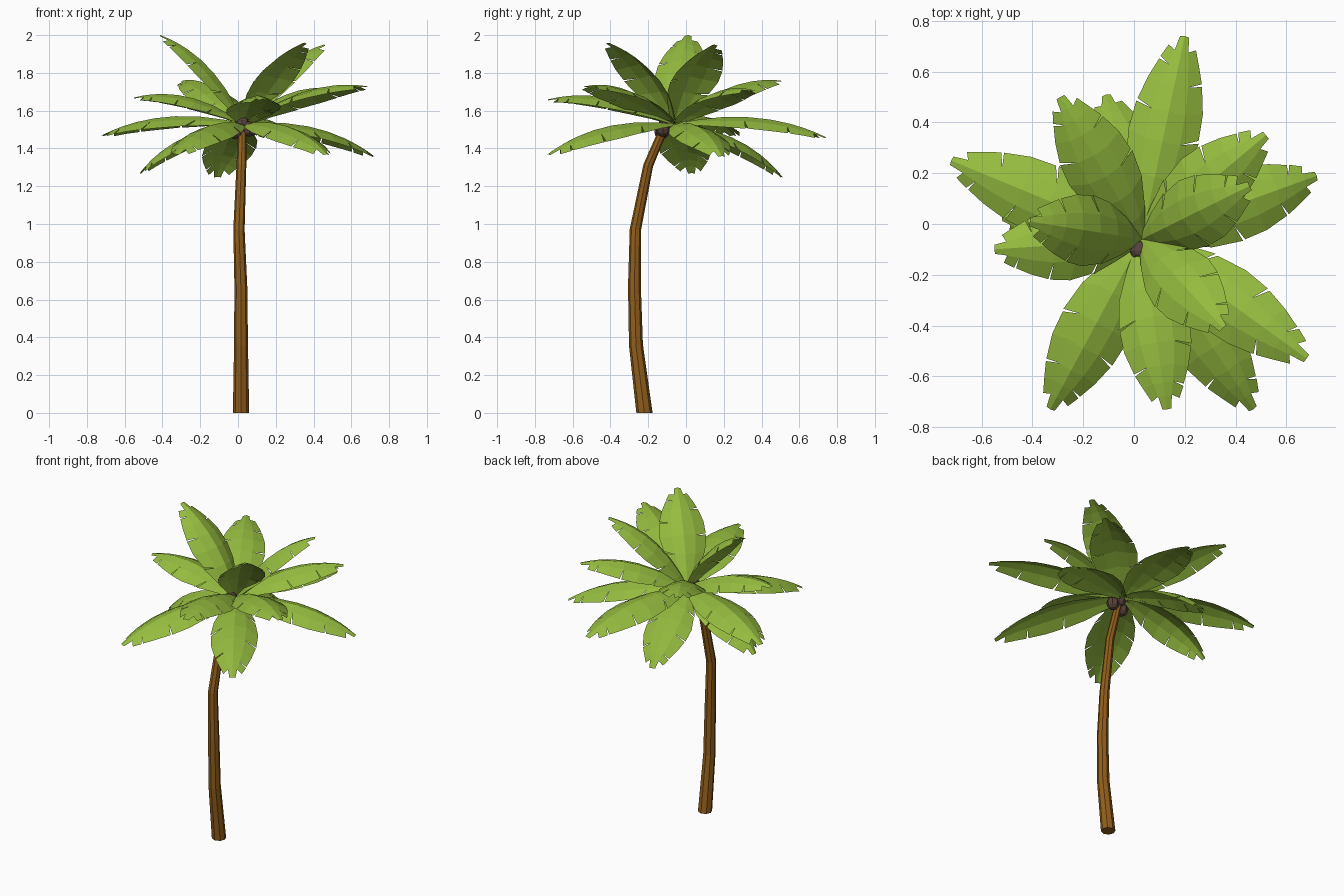
import bpy, bmesh, math
from mathutils import Vector

if "Cube" in bpy.data.objects:
    bpy.data.objects.remove(bpy.data.objects["Cube"])


def material(name, color):
    m = bpy.data.materials.new(name)
    m.diffuse_color = (*color, 1)
    m.use_nodes = True
    m.node_tree.nodes["Principled BSDF"].inputs["Base Color"].default_value = m.diffuse_color
    return m


GREEN = material("leaf green", (0.30, 0.50, 0.05))
BROWN = material("bark brown", (0.29, 0.115, 0.011))
DARK = material("coconut brown", (0.10, 0.056, 0.045))


def finish(name, bm, mat):
    me = bpy.data.meshes.new(name)
    bm.to_mesh(me)
    bm.free()
    me.materials.append(mat)
    ob = bpy.data.objects.new(name, me)
    bpy.context.collection.objects.link(ob)
    return ob


# trunk: tapered octagonal tube swept along a bent path (x, y, z, radius)
PATH = [(0.016, -0.22, 0, 0.043), (0.016, -0.265, 0.36, 0.037),
        (0.015, -0.273, 0.67, 0.034), (0.005, -0.268, 0.97, 0.030),
        (0.018, -0.20, 1.31, 0.026), (0.022, -0.13, 1.475, 0.023),
        (0.025, -0.09, 1.53, 0.016)]
bm = bmesh.new()
rings = []
for i, (x, y, z, r) in enumerate(PATH):
    a, b = PATH[max(i - 1, 0)], PATH[min(i + 1, len(PATH) - 1)]
    d = Vector(b[:3]) - Vector(a[:3])
    if i == 0:
        d = Vector((0, 0, 1))
    d.normalize()
    side = Vector((0, 1, 0)).cross(d).normalized()
    up = d.cross(side)
    rings.append([bm.verts.new(Vector((x, y, z)) + r * (math.cos(k * math.tau / 8) * side
                  + math.sin(k * math.tau / 8) * up)) for k in range(8)])
for lo, hi in zip(rings, rings[1:]):
    for k in range(8):
        bm.faces.new((lo[k], lo[(k + 1) % 8], hi[(k + 1) % 8], hi[k]))
bm.faces.new(rings[0][::-1])
bm.faces.new(rings[-1])
finish("trunk", bm, BROWN)

# three coconuts clustered under the crown
for n, pos in enumerate([(-0.012, -0.128, 1.488), (0.06, -0.122, 1.502), (0.022, -0.105, 1.53)]):
    bm = bmesh.new()
    bmesh.ops.create_uvsphere(bm, u_segments=8, v_segments=6, radius=0.04)
    bmesh.ops.translate(bm, verts=bm.verts, vec=pos)
    finish("coconut_%d" % (n + 1), bm, DARK)

# fronds: folded blades with slit edges and a narrow drooping tip
ROOT = Vector((0.03, -0.06, 1.53))
STATIONS = [(0, 0.02), (0.12, 0.078), (0.28, 0.125), (0.45, 0.142), (0.6, 0.134),
            (0.74, 0.108), (0.84, 0.08), (0.92, 0.055)]
SLITS = {-1: (3, 5), 1: (2, 4, 6)}


def frond(name, tip):
    tip = Vector(tip)
    chord = tip - ROOT
    side = Vector((-chord.y, chord.x, 0)).normalized()
    lift = chord.cross(side).normalized()
    ctrl = ROOT + chord * 0.55 + lift * 0.14

    def point(t, u, w):
        p = ROOT * (1 - t) ** 2 + ctrl * 2 * t * (1 - t) + tip * t * t
        tan = (ctrl - ROOT) * (1 - t) + (tip - ctrl) * t
        nor = tan.cross(side).normalized()
        return p + side * u * w - nor * w * 0.42 * abs(u) ** 1.5

    bm = bmesh.new()

    def quad(pts, s):
        bm.faces.new([bm.verts.new(p) for p in (pts if s < 0 else pts[::-1])])

    for s in (-1, 1):
        for i, (t, w) in enumerate(STATIONS):
            last = i == len(STATIONS) - 1
            t2, w2 = (1, 0.036) if last else STATIONS[i + 1]
            # strip beside the midrib
            quad([point(t, 0, w), point(t2, 0, w2),
                  point(t2, s * 0.5, w2), point(t, s * 0.5, w)], s)
            if last:
                continue
            # outer strip, swept towards the tip and parted by wedge slits
            gap = 0.014 if i in SLITS[s] else 0
            sweep = 0.03 if i else 0
            quad([point(t, s * 0.5, w), point(t2, s * 0.5, w2),
                  point(t2 + 0.03, s, w2), point(t + sweep + gap, s, w - gap * 0.2)], s)
    bmesh.ops.remove_doubles(bm, verts=bm.verts, dist=0.0005)
    finish(name, bm, GREEN)


TIPS = [(0.455, 0.15, 1.95), (0.35, -0.41, 1.96), (-0.41, 0.01, 2.0),
        (0.52, 0.35, 1.71), (0.68, -0.53, 1.73), (0.13, -0.73, 1.66),
        (-0.55, -0.10, 1.67), (-0.29, 0.50, 1.76), (0.20, 0.74, 1.46),
        (-0.72, 0.25, 1.47), (0.72, 0.19, 1.36), (0.47, -0.73, 1.37),
        (-0.33, -0.73, 1.37), (-0.11, 0.51, 1.25), (-0.52, 0.03, 1.27)]
for n, tip in enumerate(TIPS):
    frond("frond_%d" % (n + 1), tip)
